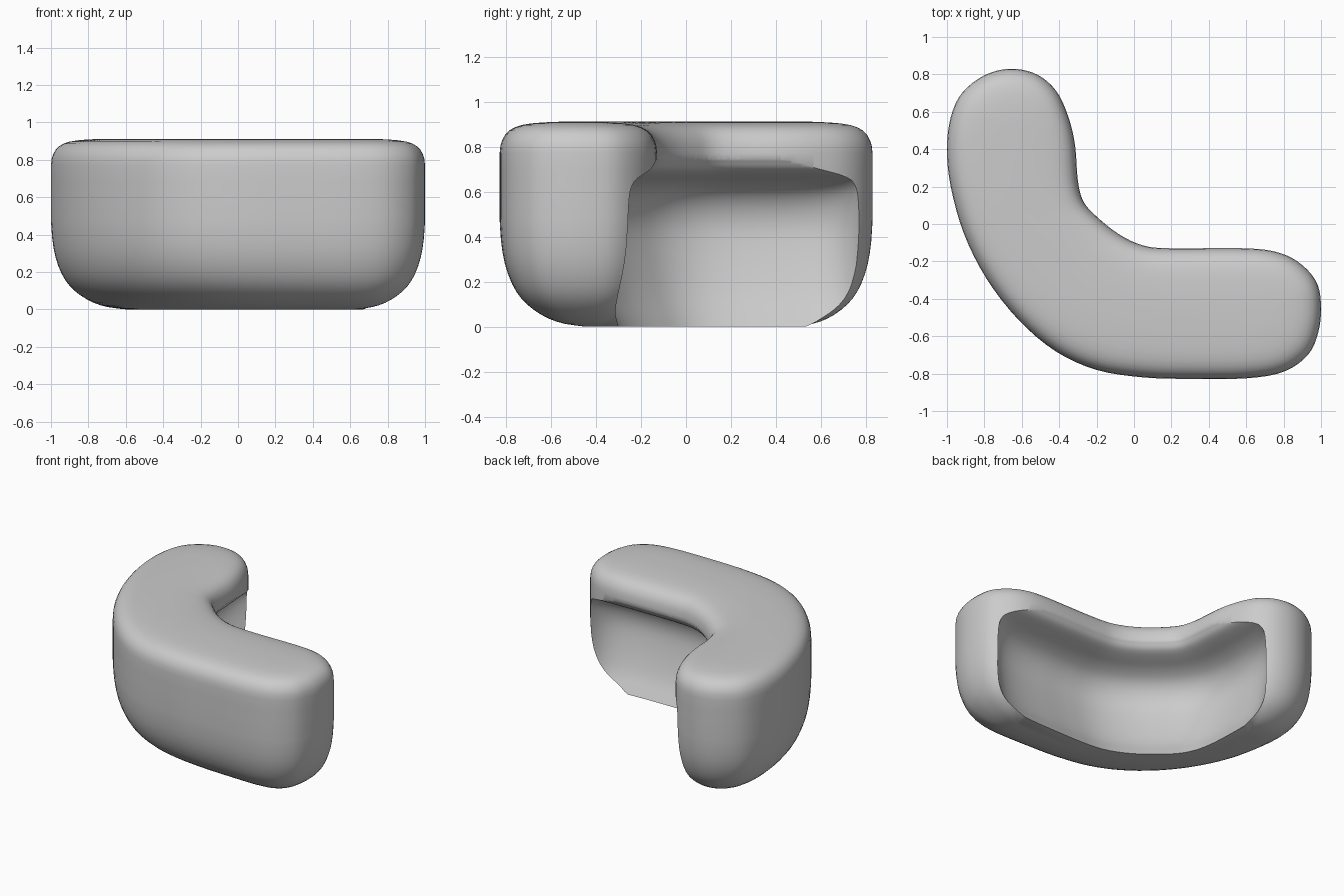
import bpy, bmesh
from mathutils import Vector

if "Cube" in bpy.data.objects:
    bpy.data.objects.remove(bpy.data.objects["Cube"])


def spline(pts, steps, closed=False):
    """Catmull-Rom curve through 2D points."""
    p = [Vector(a) for a in pts]
    n = len(p)
    get = (lambda i: p[i % n]) if closed else (lambda i: p[max(0, min(n - 1, i))])
    out = []
    for i in range(n if closed else n - 1):
        a, b, c, d = get(i - 1), get(i), get(i + 1), get(i + 2)
        for k in range(steps):
            t = k / steps
            out.append(0.5 * (2 * b + (c - a) * t + (2 * a - 5 * b + 4 * c - d) * t * t
                              + (3 * b - a - 3 * c + d) * t ** 3))
    if not closed:
        out.append(p[-1])
    return out


def loft(name, rings):
    """Closed solid from stacked rings of equal point count."""
    bm = bmesh.new()
    rows = [[bm.verts.new(co) for co in ring] for ring in rings]
    n = len(rows[0])
    for lo, hi in zip(rows, rows[1:]):
        for i in range(n):
            j = (i + 1) % n
            bm.faces.new((lo[i], lo[j], hi[j], hi[i]))
    bm.faces.new(rows[0][::-1])
    bm.faces.new(rows[-1])
    bmesh.ops.recalc_face_normals(bm, faces=bm.faces)
    me = bpy.data.meshes.new(name)
    bm.to_mesh(me)
    bm.free()
    ob = bpy.data.objects.new(name, me)
    bpy.context.collection.objects.link(ob)
    return ob


# Bean-shaped plan, with the centre lines its top and bottom roundings shrink towards
PLAN = [(1, -.45), (.98, -.32), (.9, -.22), (.78, -.155), (.6, -.13), (.2, -.13), (.05, -.115),
        (-.08, -.055), (-.2, .04), (-.27, .12), (-.3, .23), (-.315, .42), (-.35, .57), (-.415, .71),
        (-.52, .80), (-.66, .83), (-.8, .795), (-.92, .7), (-.98, .57), (-1, .4), (-.98, .2),
        (-.91, -.05), (-.79, -.29), (-.62, -.51), (-.42, -.68), (-.2, -.78), (.05, -.82),
        (.3, -.828), (.6, -.825), (.8, -.79), (.93, -.7), (.985, -.58)]
STEPS = 4
plan = spline(PLAN, STEPS, True)


def targets(line):
    curve = spline(line, 20)
    return [min(curve, key=lambda s: (s - p).length) for p in plan]


top_line = targets([(.65, -.48), (.2, -.48), (-.15, -.4), (-.42, -.22), (-.6, .1), (-.655, .48)])
low_line = targets([(.6, -.42), (.2, -.39), (-.08, -.31), (-.34, -.14), (-.51, .12), (-.57, .45)])


def outer_weight(i):
    """0 along the inner side, 1 round the ends and outer side."""
    f = i / STEPS
    w = min(1, max(0, 5.0 - f, f - 10.6) / 3.3)
    return w * w * (3 - 2 * w)


# Body: broad rounding below on the outer side, tight rounding on top
BOTTOM = [(.42, 0), (.32, .012), (.24, .035), (.165, .075), (.105, .125), (.06, .19),
          (.025, .28), (.007, .38), (0, .48)]
TOP = [(0, .62), (0, .77), (.012, .83), (.043, .872), (.1, .897), (.19, .908), (.29, .912)]
rings = []
for inset, z in spline(BOTTOM, 2) + spline(TOP, 2):
    ring = []
    low = z < .55
    for i, (p, s) in enumerate(zip(plan, low_line if low else top_line)):
        f = max(0, inset) / .45 * outer_weight(i) if low else max(0, inset) / .35
        q = p.lerp(s, f)
        ring.append((q.x, q.y, z))
    rings.append(ring)
counter = loft("curved_counter", rings)

# Scooped recess under the counter top, on the inner side
path = spline([(.96, -.13), (.78, -.13), (.6, -.13), (.4, -.13), (.2, -.13), (.05, -.115), (-.08, -.055),
               (-.2, .04), (-.27, .12), (-.3, .23), (-.315, .42), (-.33, .6), (-.34, .8)], 8)
length = [0]
for a, b in zip(path, path[1:]):
    length.append(length[-1] + (b - a).length)
SCOOP = [(.165, -.06), (.18, 0), (.24, .1), (.28, .2), (.315, .33), (.33, .44), (.312, .53),
         (.265, .598), (.19, .642), (.11, .668), (.055, .688), (.022, .71), (-.004, .75), (-.04, .78)]
rings = []
for depth, z in spline(SCOOP, 3):
    ring = []
    for i, p in enumerate(path):
        tan = path[min(i + 1, len(path) - 1)] - path[max(i - 1, 0)]
        inward = Vector((-tan.y, tan.x)).normalized()
        u = abs(2 * length[i] / length[-1] - 1)
        q = p + inward * depth * max(0, 1 - u ** 6) ** (1 / 2.3)
        ring.append((q.x, q.y, z))
    rings.append(ring + [(1.0, .82, z)])
cutter = loft("recess_cutter", rings)
cutter.hide_render = True

mod = counter.modifiers.new("recess", 'BOOLEAN')
mod.operation = 'DIFFERENCE'
mod.solver = 'EXACT'
mod.object = cutter
bpy.context.view_layer.objects.active = counter
counter.select_set(True)
cutter.select_set(False)
bpy.ops.object.modifier_apply(modifier=mod.name)
bpy.data.objects.remove(cutter)
bpy.ops.object.shade_smooth_by_angle(angle=0.7)
